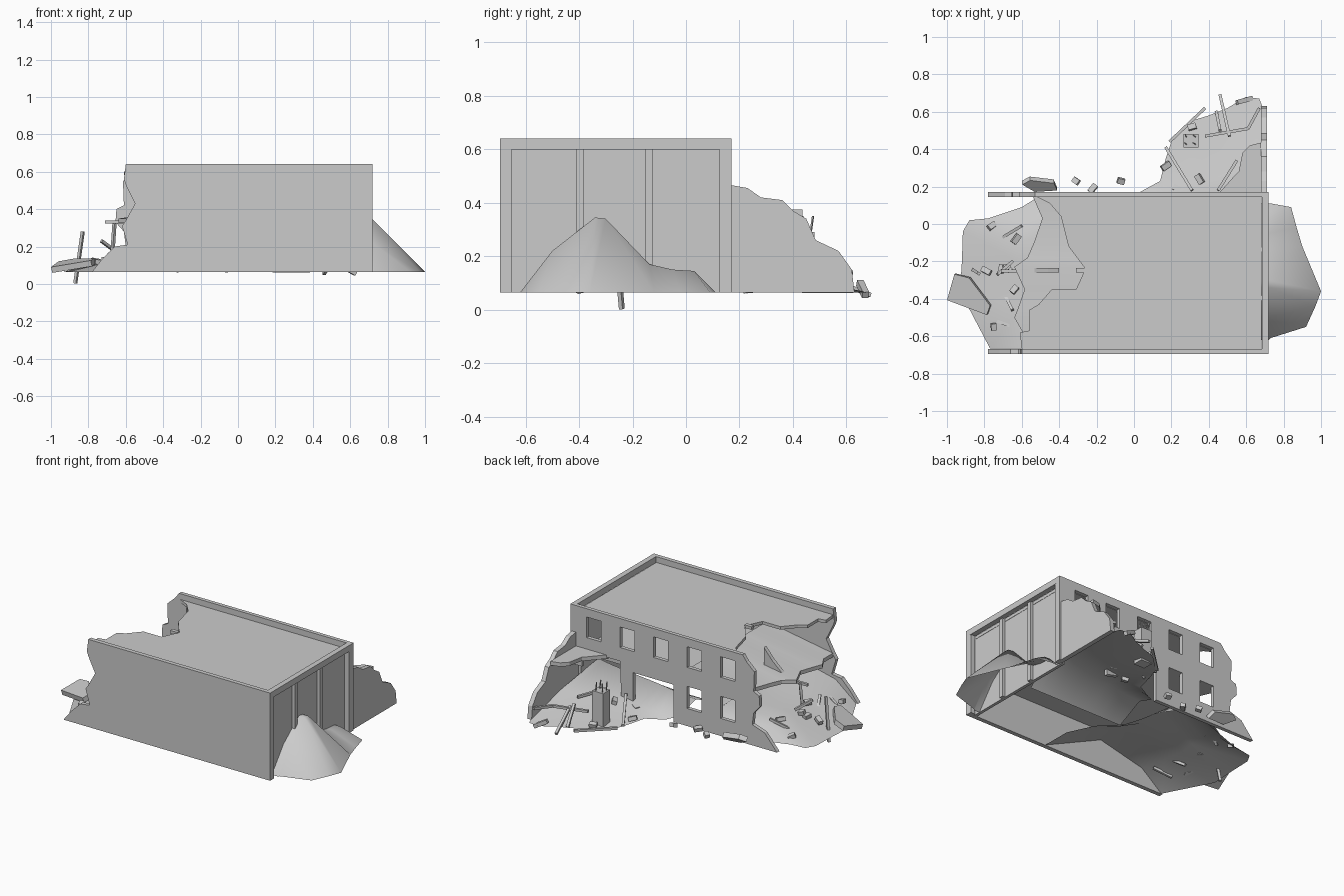
import bpy, bmesh, math, random
from mathutils import Matrix, Vector

if "Cube" in bpy.data.objects:
    bpy.data.objects.remove(bpy.data.objects["Cube"])

random.seed(4)
G = 0.065  # ground level of the building
AXES = {
    'XZ': Matrix(((1, 0, 0, 0), (0, 0, -1, 0), (0, 1, 0, 0), (0, 0, 0, 1))),
    'XY': Matrix.Identity(4),
    'YZ': Matrix(((0, 0, 1, 0), (1, 0, 0, 0), (0, 1, 0, 0), (0, 0, 0, 1))),
}


def mesh_object(name, bm):
    me = bpy.data.meshes.new(name)
    bm.to_mesh(me)
    bm.free()
    ob = bpy.data.objects.new(name, me)
    bpy.context.collection.objects.link(ob)
    return ob


def plate(name, loops, plane, lo, hi):
    """Flat slab from an outline plus optional hole loops, lying between lo and hi."""
    cu = bpy.data.curves.new(name, 'CURVE')
    cu.dimensions = '2D'
    cu.fill_mode = 'BOTH'
    cu.extrude = (hi - lo) / 2
    for loop in loops:
        sp = cu.splines.new('POLY')
        sp.points.add(len(loop) - 1)
        for p, (a, b) in zip(sp.points, loop):
            p.co = (a, b, 0, 1)
        sp.use_cyclic_u = True
        sp.use_smooth = False
    ob = bpy.data.objects.new(name, cu)
    bpy.context.collection.objects.link(ob)
    axis = AXES[plane].to_3x3() @ Vector((0, 0, 1))
    mid = (lo + hi) / 2 * (-1 if plane == 'XZ' else 1)
    ob.matrix_world = Matrix.Translation(axis * mid) @ AXES[plane]
    bpy.ops.object.select_all(action='DESELECT')
    ob.select_set(True)
    bpy.context.view_layer.objects.active = ob
    bpy.ops.object.convert(target='MESH')
    ob = bpy.context.view_layer.objects.active
    ob.data.shade_flat()
    return ob


def box(name, lo, hi):
    lo, hi = Vector(lo), Vector(hi)
    return chunk(name, (lo + hi) / 2, hi - lo, (0, 0, 0))


def rect(a0, a1, b0, b1):
    return [(a0, b0), (a1, b0), (a1, b1), (a0, b1)]


def chunk(name, pos, size, rot):
    bm = bmesh.new()
    bmesh.ops.create_cube(bm, size=1, matrix=Matrix.Diagonal((*size, 1)))
    ob = mesh_object(name, bm)
    ob.location, ob.rotation_euler = pos, rot
    return ob


def rod(name, a, b, w=0.014):
    a, b = Vector(a), Vector(b)
    d = b - a
    return chunk(name, (a + b) / 2, (w, w, d.length), d.to_track_quat('Z', 'Y').to_euler())


def loft(name, rows):
    """Smooth rubble sheet through rows holding equal numbers of points."""
    bm = bmesh.new()
    vs = [[bm.verts.new(p) for p in r] for r in rows]
    for r, s in zip(vs, vs[1:]):
        for i in range(len(r) - 1):
            bm.faces.new((r[i], r[i + 1], s[i + 1], s[i]))
    bmesh.ops.recalc_face_normals(bm, faces=bm.faces)
    ob = mesh_object(name, bm)
    if sum(p.normal.z for p in ob.data.polygons) < 0:
        ob.data.flip_normals()
    ob.data.shade_smooth()
    return ob


# Front wall with torn left end
plate('front_wall', [[(-.78, G), (-.72, .14), (-.66, .2), (-.59, .21), (-.62, .31), (-.6, .34),
                      (-.55, .43), (-.6, .53), (-.61, .56), (-.6, .64), (.72, .64), (.72, G)]],
      'XZ', -.695, -.667)

# Back wall with windows, doorway and the hole into the collapsed wing
windows = [rect(x - .052, x + .052, .45, .585) for x in (.55, .307, .064, -.18, -.423)]
windows += [rect(x - .052, x + .052, .18, .325) for x in (-.18, -.423)]
plate('back_wall', [[(-.78, G), (-.03, G), (-.03, .31), (.265, .31), (.265, .12), (.35, .1),
                     (.36, .36), (.69, .36), (.69, G), (.72, G), (.72, .64), (-.53, .64), (-.56, .6),
                     (-.615, .55), (-.61, .42), (-.65, .4), (-.655, .33), (-.61, .28),
                     (-.6, .2), (-.69, .17)]] + windows, 'XZ', .145, .17)

# Right end: frame, columns and recessed panels
box('end_beam', (.685, -.667, .6), (.72, .145, .64))
box('end_post_front', (.685, -.69, G), (.719, -.652, .6))
box('end_post_back', (.685, .125, G), (.719, .169, .6))
for i, y in enumerate((-.395, -.137)):
    box(f'end_column_{i}', (.67, y - .014, G), (.7, y + .014, .6))
box('end_panel', (.66, -.667, G), (.68, .145, .6))

# Roof and upper floor, both broken off on the left, with gentle debris between
roof_edge = [(-.52, .145), (-.45, .11), (-.39, .04), (-.35, -.12), (-.26, -.24), (-.31, -.35),
             (-.44, -.35), (-.51, -.43), (-.56, -.46), (-.56, -.57), (-.61, -.58), (-.6, -.667)]
floor_edge = [(-.54, .145), (-.49, .03), (-.535, -.1), (-.57, -.18), (-.64, -.23),
              (-.585, -.35), (-.62, -.45), (-.64, -.5), (-.6, -.57), (-.6, -.667)]
plate('roof', [[(.682, .145)] + roof_edge + [(.682, -.667)]], 'XY', .582, .602)
plate('upper_floor', [[(.66, .145)] + floor_edge + [(.66, -.667)]], 'XY', .325, .35)
loft('upper_debris', [[(x + .005, y, .35) for x, y in floor_edge],
                      [(-.12, y, .43) for x, y in floor_edge]])
plate('partition_remnant', [[(-.55, .35), (-.4, .35), (-.4, .5), (-.46, .43)]], 'XZ', -.26, -.235)
box('roof_stub', (-.31, -.26, .59), (-.26, -.235, .61))

# Collapsed rear wing: side wall and leftover floor
plate('wing_side_wall', [[(.145, G), (.145, .47), (.23, .455), (.28, .42), (.36, .41), (.4, .37),
                          (.45, .34), (.485, .26), (.57, .22), (.62, .15), (.63, G)]], 'YZ', .68, .71)
plate('wing_floor', [[(.45, .16), (.53, .25), (.56, .28), (.58, .38), (.62, .42), (.68, .435),
                      (.68, .16)]], 'XY', .35, .375)
box('wing_wall_stub', (.6, .2, .28), (.68, .22, .35))

# Wing pillar with bent bars
box('wing_pillar', (.265, .41, G), (.345, .48, .29))
for i in range(4):
    x, y = .28 + .05 * (i % 2), .425 + .04 * (i // 2)
    rod(f'pillar_bar_{i}', (x, y, .28), (x + random.uniform(-.02, .02), y + .01, .35), .006)

# Rubble heaps
ridge = [(-.62, G), (-.5, .22), (-.34, .345), (-.3, .34), (-.137, .17), (-.05, .15), (.03, .145), (.11, G)]
foot = [(.73, -.61), (.92, -.55), (.97, -.44), (1, -.36), (.9, -.12), (.87, -.02), (.84, .09), (.73, .11)]
loft('right_heap', [[(.66, y, z) for y, z in ridge], [(.72, y, z) for y, z in ridge],
                    [(x, y, G) for x, y in foot]])

edge = [(-.77, -.665), (-.93, -.36), (-.92, -.2), (-.915, -.04), (-.88, .02), (-.78, .03), (-.6, .09), (-.52, .14)]
ys = [-.665, -.45, -.3, -.2, -.1, 0, .08, .145]
hs = [.2, .17, .15, .16, .15, .14, .13, .1]
loft('left_heap', [[(x, y, G) for x, y in edge],
                   [(-.62, y, h - .015) for y, h in zip(ys[:6], hs)] + [(-.5, .08, .12), (-.46, .14, .09)],
                   [(-.3, y, h + .06) for y, h in zip(ys, hs)],
                   [(.13, -.665, G), (.13, -.47, G), (.05, -.3, G), (-.06, -.22, G),
                    (-.1, -.1, G), (-.12, 0, G), (-.15, .08, G), (-.2, .145, G)]])

edge = [(.03, .17), (.14, .23), (.17, .35), (.2, .44), (.3, .55), (.4, .58), (.5, .62), (.6, .68), (.67, .67), (.69, .62)]
xs = [-.03, .08, .16, .22, .3, .4, .5, .58, .64, .68]
loft('wing_heap', [[(x, y, G) for x, y in edge],
                   [(x, .13 + .022 * i, .085 + .007 * i) for i, x in enumerate(xs)],
                   [(x - .03, -.02, .15 + .009 * i) for i, x in enumerate(xs)],
                   [(-.06 + .077 * i, -.2, G) for i in range(10)]])

# Fallen slabs
plates = (('fallen_slab_left', [(-.125, -.02), (-.08, .12), (.0, .1), (.11, -.05), (.09, -.1)], (-.875, -.385, .105), (.15, -.22, 0)),
          ('fallen_slab_back', [(-.1, .02), (-.06, .05), (.07, .03), (.09, -.02), (-.03, -.03)], (-.5, .205, .1), (.7, .1, 0)))
for name, loop, pos, rot in plates:
    ob = plate(name, [loop], 'XY', -.016, .016)
    ob.location, ob.rotation_euler = pos, rot

# Timbers and bars
rods = [((-.87, -.24, .003), (-.83, -.265, .28)), ((-.73, -.52, .1), (-.62, -.56, .14)),
        ((-.7, -.36, .1), (-.65, -.46, .17)), ((-.7, -.07, .11), (-.6, -.01, .17)),
        ((-.73, -.27, .23), (-.65, -.2, .17)), ((-.67, -.25, .18), (-.66, -.24, .33)),
        ((-.71, -.25, .33), (-.6, -.25, .33)), ((.17, .41, .08), (.31, .18, .16)),
        ((.46, .69, .055), (.51, .47, .14)), ((.38, .47, .14), (.61, .51, .13)),
        ((.61, .51, .13), (.67, .62, .14)), ((.19, .44, .07), (.38, .62, .07)),
        ((.45, .18, .16), (.55, .34, .14)), ((.44, .6, .07), (.46, .5, .18))]
for i, (a, b) in enumerate(rods):
    rod(f'timber_{i}', a, b, .016)

# Loose blocks
blocks = [(-.31, .23, .08), (-.22, .19, .08), (-.07, .23, .08), (.17, .31, .09), (.23, .19, .1),
          (.35, .24, .13), (.31, .52, .09), (-.63, -.08, .15),
          (-.79, -.25, .12), (-.71, -.24, .13), (-.68, -.23, .15), (-.75, -.55, .12),
          (-.76, -.01, .1), (-.64, -.35, .16)]
for i, p in enumerate(blocks):
    chunk(f'block_{i}', p, (random.uniform(.035, .055), .03, .025),
          [random.uniform(-.4, .4), random.uniform(-.4, .4), random.uniform(0, math.pi)])
rod('edge_stone', (.63, .672, .055), (.55, .65, .1), .025)
